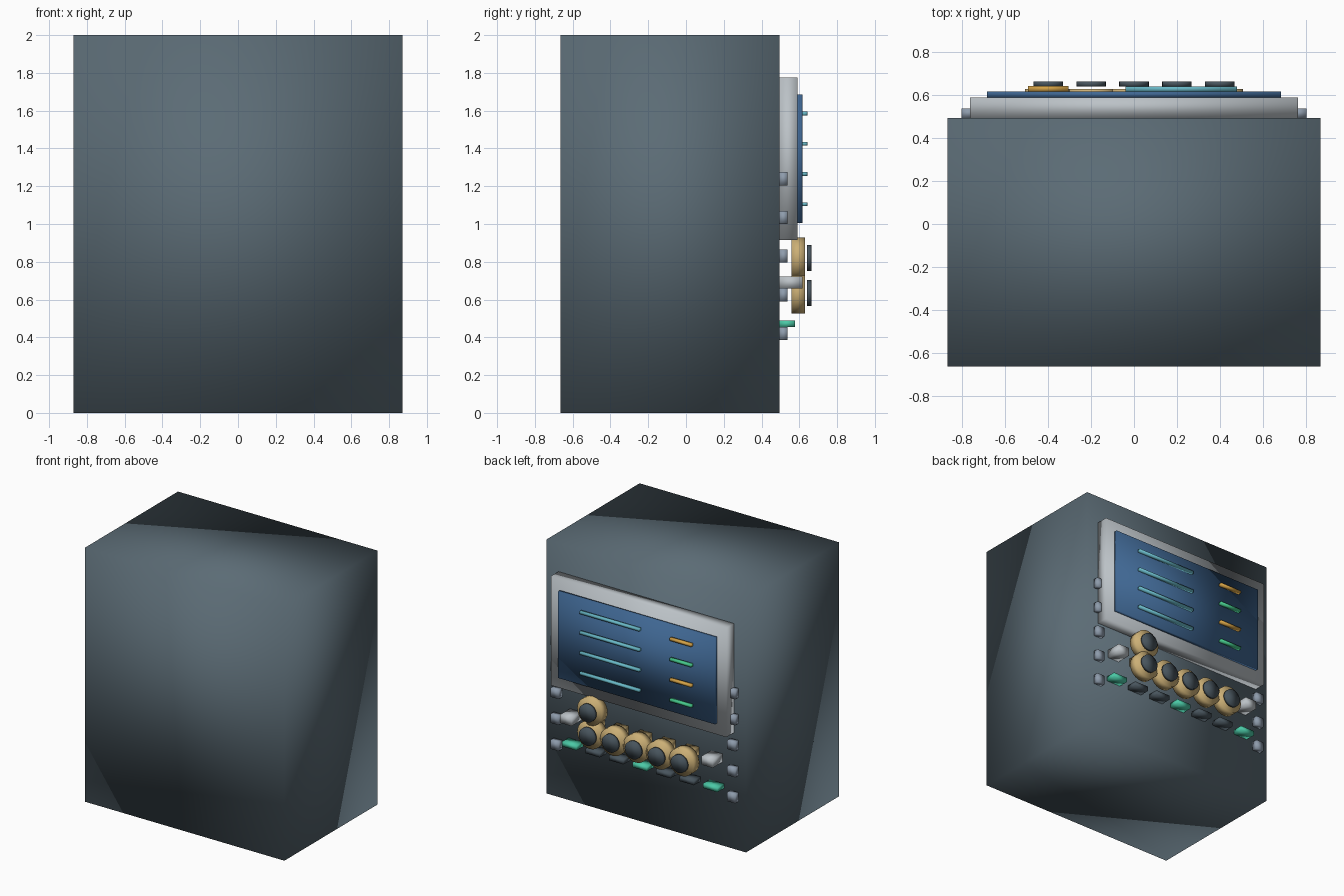
import bpy
import math

if "Cube" in bpy.data.objects:
    bpy.data.objects.remove(bpy.data.objects["Cube"], do_unlink=True)


def material(name, r, g, b):
    mat = bpy.data.materials.new(name)
    mat.use_nodes = True
    mat.diffuse_color = (r, g, b, 1)
    mat.node_tree.nodes["Principled BSDF"].inputs["Base Color"].default_value = (r, g, b, 1)
    return mat


slate = material("slate grey", 0.105, 0.148, 0.178)
silver = material("silver", 0.50, 0.54, 0.57)
blue = material("screen blue", 0.05, 0.135, 0.29)
teal = material("pale teal", 0.14, 0.48, 0.57)
orange = material("orange", 0.66, 0.36, 0.06)
green = material("green", 0.06, 0.58, 0.26)
mint = material("mint", 0.07, 0.58, 0.38)
gold = material("gold", 0.60, 0.43, 0.18)
dark = material("dark grey", 0.065, 0.09, 0.11)
steel = material("steel grey", 0.27, 0.33, 0.41)


def finish(obj, name, mat):
    """Name, colour and fully smooth the part."""
    obj.name = name
    obj.data.materials.append(mat)
    for poly in obj.data.polygons:
        poly.use_smooth = True
    return obj


def box(name, mat, x, z, width, height, y0, y1):
    """Block centred on x and z, running from depth y0 to y1."""
    bpy.ops.mesh.primitive_cube_add(size=1, location=(x, (y0 + y1) / 2, z))
    obj = bpy.context.object
    obj.scale = (width, y1 - y0, height)
    bpy.ops.object.transform_apply(location=False, rotation=False, scale=True)
    return finish(obj, name, mat)


def disc(name, mat, x, z, radius, y0, y1):
    """Round part facing the back."""
    bpy.ops.mesh.primitive_cylinder_add(
        vertices=24, radius=radius, depth=y1 - y0,
        location=(x, (y0 + y1) / 2, z), rotation=(math.pi / 2, 0, 0))
    return finish(bpy.context.object, name, mat)


BACK = 0.495

# Cabinet, display frame and screen
box("cabinet", slate, 0, 1, 1.74, 2, -0.665, BACK)
box("display_frame", silver, 0, 1.346, 1.53, 0.86, BACK, 0.59)
box("screen", blue, 0, 1.346, 1.37, 0.68, 0.59, 0.617)

# Readout lines on the screen
for i in range(4):
    z = 1.585 - 0.16 * i
    box("long_readout", teal, 0.22, z, 0.52, 0.02, 0.617, 0.642)
    box("short_readout", green if i % 2 else orange, -0.4, z, 0.19, 0.02, 0.617, 0.644)

# Rivets down both sides
for side in (-1, 1):
    for i in range(5):
        box("rivet", steel, side * 0.77, 1.24 - 0.205 * i, 0.07, 0.07, BACK, 0.538)

# Two rows of keys
for i in range(-3, 4):
    x = 0.205 * i
    box("upper_key", silver if abs(i) == 3 else gold, x, 0.69, 0.10, 0.065, BACK, 0.617)
    box("lower_key", dark if i % 3 else mint, x, 0.472, 0.125, 0.036, BACK, 0.577)

# Dials with dark caps: a row of five and one above
dials = [(0.2 * i, 0.635) for i in range(-2, 3)] + [(0.4, 0.82)]
for x, z in dials:
    disc("dial", gold, x, z, 0.108, 0.558, 0.629)
    disc("dial_cap", dark, x, z, 0.069, 0.64, 0.665)
